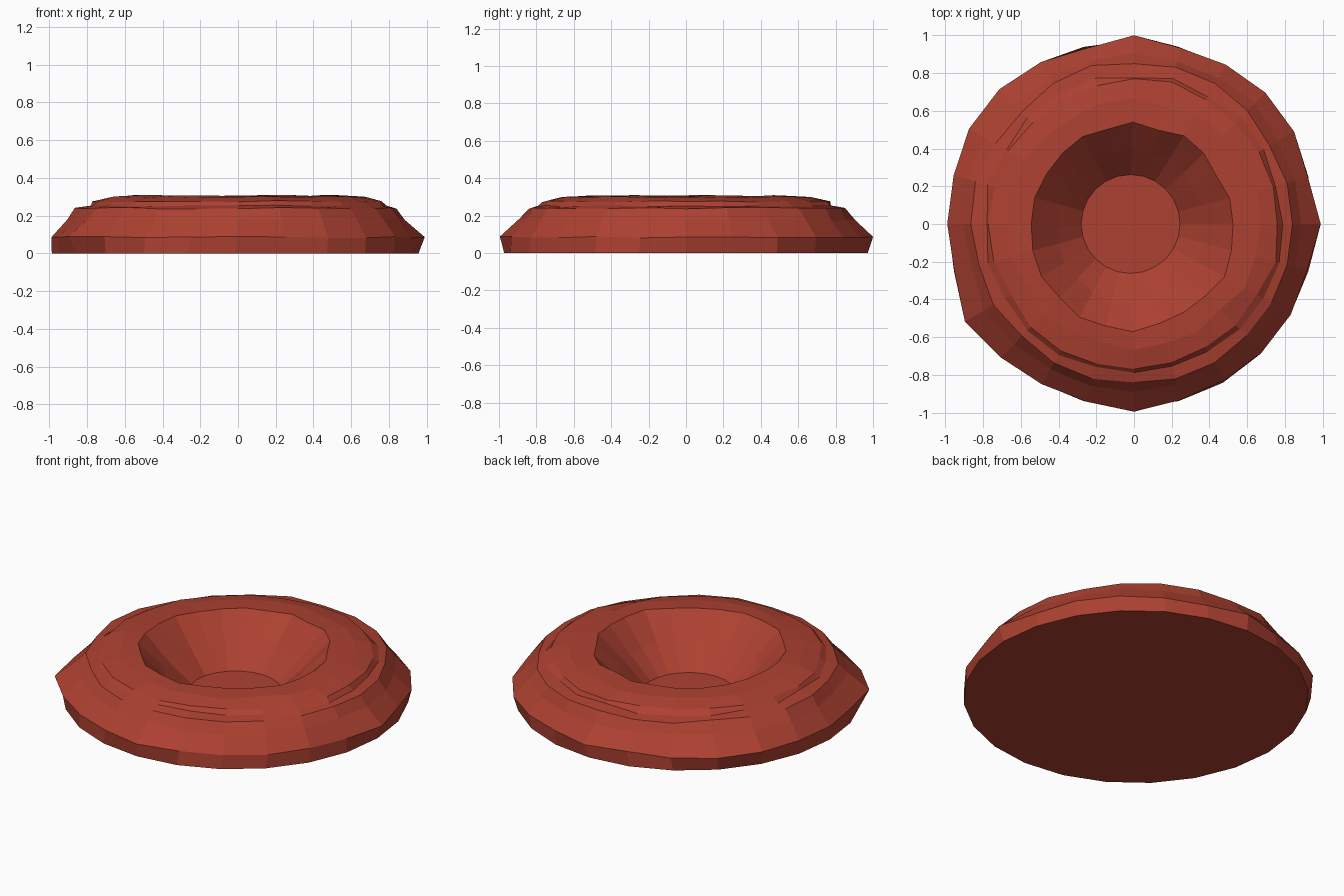
import bpy, bmesh, math, random

if "Cube" in bpy.data.objects:
    bpy.data.objects.remove(bpy.data.objects["Cube"])
random.seed(4)

clay = bpy.data.materials.new("red_clay")
clay.diffuse_color = (0.42, 0.053, 0.031, 1)
clay.use_nodes = True
clay.node_tree.nodes["Principled BSDF"].inputs["Base Color"].default_value = clay.diffuse_color

N = 24
# measured radii every 15 degrees, starting at +x
OUTER = [.99, .955, .98, .985, .975, .965, 1.0, .965, .99, 1.01, 1.01, .99,
         .99, .985, 1.035, 1.0, .98, .975, .995, .965, .955, .96, .96, .95]
RIM = [.53, .53, .51, .53, .54, .515, .54, .52, .535, .53, .53, .54,
       .54, .55, .56, .55, .57, .56, .57, .545, .54, .54, .56, .54]
SHOULDER = [.84, .84, .83, .85, .86, .86, .85, .87, .86, .84, .85, .87,
            .865, .85, .86, .84, .85, .85, .84, .85, .85, .84, .84, .84]


def const(r):
    return [r] * N


# rings from the base, over the rim, down to the crater floor:
# radii, height, radial jitter, height jitter, x offset
RINGS = [
    (const(.972), 0, 0, 0, -.015),
    (OUTER, .085, 0, .004, 0),
    ([(a * .35 + b * .65) for a, b in zip(OUTER, SHOULDER)], .18, .008, .006, 0),
    (SHOULDER, .24, 0, .004, 0),
    (const(.79), .252, .015, .004, 0),
    (const(.765), .276, .015, .004, 0),
    (const(.66), .298, .02, .004, 0),
    (RIM, .306, 0, .004, -.005),
    ([.5 * r + .13 for r in RIM], .165, .012, .012, -.01),
    (const(.262), .035, 0, 0, -.018),
]

bm = bmesh.new()
loops = []
for radii, z, jr, jz, ox in RINGS:
    loop = []
    for i, r in enumerate(radii):
        a = math.tau * i / N
        r += random.uniform(-jr, jr)
        loop.append(bm.verts.new((ox + r * math.cos(a), r * math.sin(a),
                                  z + random.uniform(-jz, jz))))
    loops.append(loop)

# flat-faceted skin, closed by the base and the crater floor
for lo, hi in zip(loops, loops[1:]):
    for i in range(N):
        j = (i + 1) % N
        bm.faces.new((lo[i], lo[j], hi[j], hi[i]))
bm.faces.new(loops[0][::-1])
bm.faces.new(loops[-1])
bmesh.ops.recalc_face_normals(bm, faces=bm.faces)

mesh = bpy.data.meshes.new("crater_mound")
bm.to_mesh(mesh)
bm.free()
mesh.materials.append(clay)
bpy.context.collection.objects.link(bpy.data.objects.new("crater_mound", mesh))
